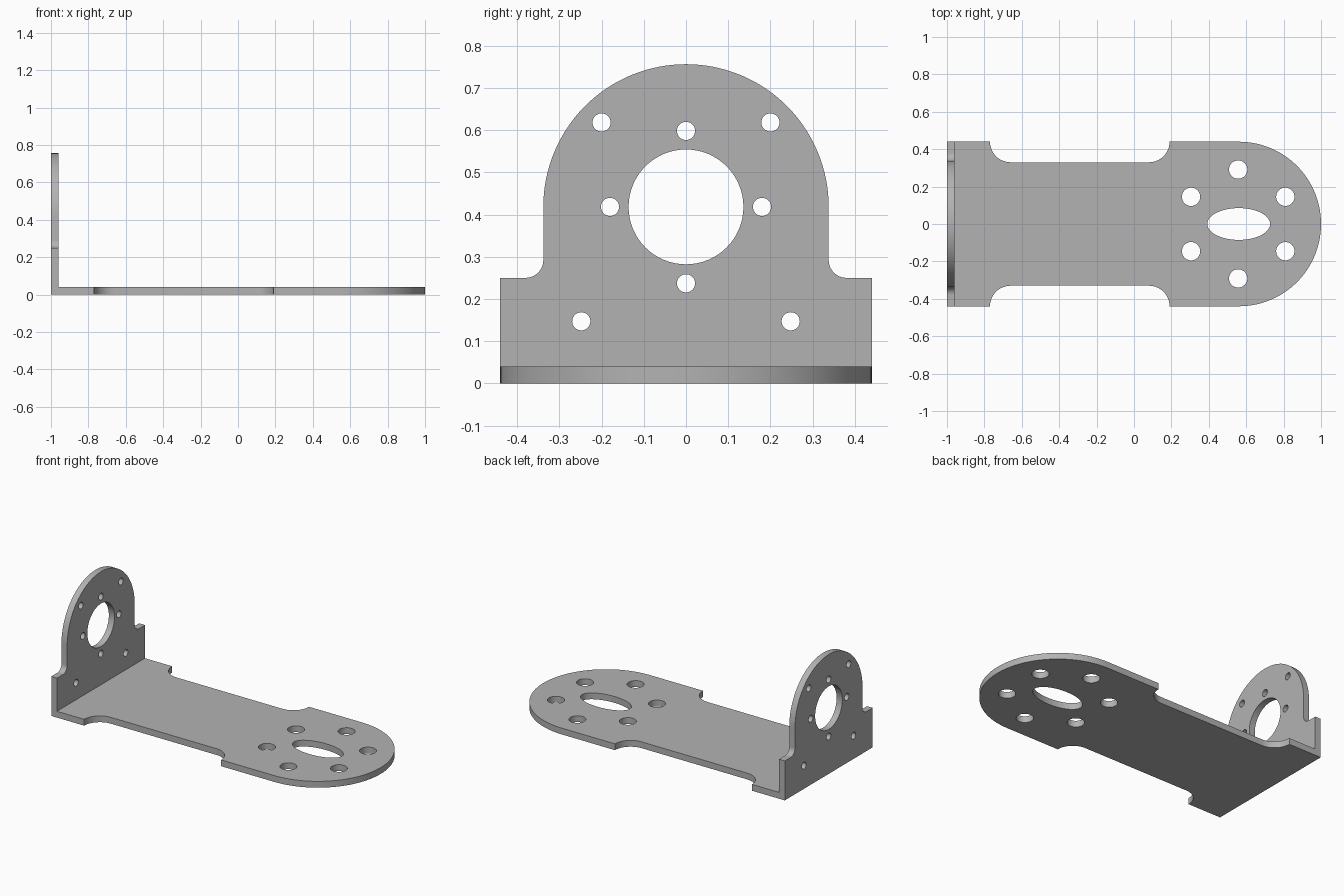
import bpy, bmesh
from math import sin, cos, pi, radians
from mathutils import Matrix

if "Cube" in bpy.data.objects:
    bpy.data.objects.remove(bpy.data.objects["Cube"])

T = 0.04          # sheet thickness
metal = bpy.data.materials.new("grey metal")
metal.diffuse_color = (0.45, 0.45, 0.45, 1)
metal.use_nodes = True
metal.node_tree.nodes["Principled BSDF"].inputs["Base Color"].default_value = metal.diffuse_color


def arc(cx, cy, r, a0, a1, n=12, ry=None):
    """Points on an arc (or ellipse) from a0 to a1 degrees."""
    ry = r if ry is None else ry
    steps = [radians(a0 + (a1 - a0) * i / n) for i in range(n + 1)]
    return [(cx + r * cos(a), cy + ry * sin(a)) for a in steps]


def hole(cx, cy, r, n=32, ry=None):
    return arc(cx, cy, r, 0, 360, n, ry)[:-1]


def sheet(name, loops, matrix):
    """Extruded plate from an outline and its holes."""
    cu = bpy.data.curves.new(name, 'CURVE')
    cu.dimensions, cu.fill_mode, cu.extrude = '2D', 'BOTH', T / 2
    for pts in loops:
        s = cu.splines.new('POLY')
        s.points.add(len(pts) - 1)
        for p, (x, y) in zip(s.points, pts):
            p.co = (x, y, 0, 1)
        s.use_cyclic_u = True
    tmp = bpy.data.objects.new(name + "_curve", cu)
    bpy.context.collection.objects.link(tmp)
    bpy.context.view_layer.update()
    dg = bpy.context.evaluated_depsgraph_get()
    me = bpy.data.meshes.new_from_object(tmp.evaluated_get(dg))
    bpy.data.objects.remove(tmp)
    bm = bmesh.new()
    bm.from_mesh(me)
    bmesh.ops.remove_doubles(bm, verts=bm.verts, dist=1e-5)
    bm.transform(matrix)
    bmesh.ops.recalc_face_normals(bm, faces=bm.faces)
    bm.to_mesh(me)
    bm.free()
    me.materials.clear()
    me.materials.append(metal)
    ob = bpy.data.objects.new(name, me)
    bpy.context.collection.objects.link(ob)
    return ob


def mirror_y(pts):
    return [(x, -y) for x, y in reversed(pts)]


def mirror_x(pts):
    return [(-x, y) for x, y in reversed(pts)]


# Base plate: waisted sides, round far end, ring of holes around an oval
side = [(-1, 0.44)] + arc(-0.66, 0.44, 0.11, 180, 270) + arc(0.08, 0.44, 0.11, 270, 360)
outline = side + arc(0.56, 0, 0.44, 90, -90, 64) + mirror_y(side)
holes = [hole(0.557 + 0.291 * cos(a), 0.291 * sin(a), 0.049)
         for a in (radians(30 + 60 * i) for i in range(6))]
holes.append(hole(0.56, 0, 0.168, 48, 0.085))
base = sheet("bracket", [outline] + holes, Matrix.Translation((0, 0, T / 2)))

# Upright plate: shoulders, arched top, motor hole and screw holes
right = [(0.44, 0), (0.44, 0.25)] + arc(0.38, 0.292, 0.042, 270, 180)
outline = right + arc(0, 0.418, 0.338, 0, 180, 64) + mirror_x(right)
spots = [(0, 0.598), (0, 0.237)] + [(s * x, z) for s in (-1, 1)
         for x, z in ((0.18, 0.418), (0.2, 0.618), (0.248, 0.147))]
holes = [hole(0, 0.418, 0.136, 64)] + [hole(y, z, 0.0215) for y, z in spots]
to_wall = Matrix(((0, 0, 1, -1 + T / 2), (1, 0, 0, 0), (0, 1, 0, 0), (0, 0, 0, 1)))
wall = sheet("upright_plate", [outline] + holes, to_wall)

# Join both plates into one bent sheet
bpy.context.view_layer.objects.active = base
base.select_set(True)
mod = base.modifiers.new("join", 'BOOLEAN')
mod.operation, mod.solver, mod.object = 'UNION', 'EXACT', wall
bpy.ops.object.modifier_apply(modifier=mod.name)
bpy.data.objects.remove(wall)
bpy.ops.object.shade_smooth_by_angle(angle=radians(30))
